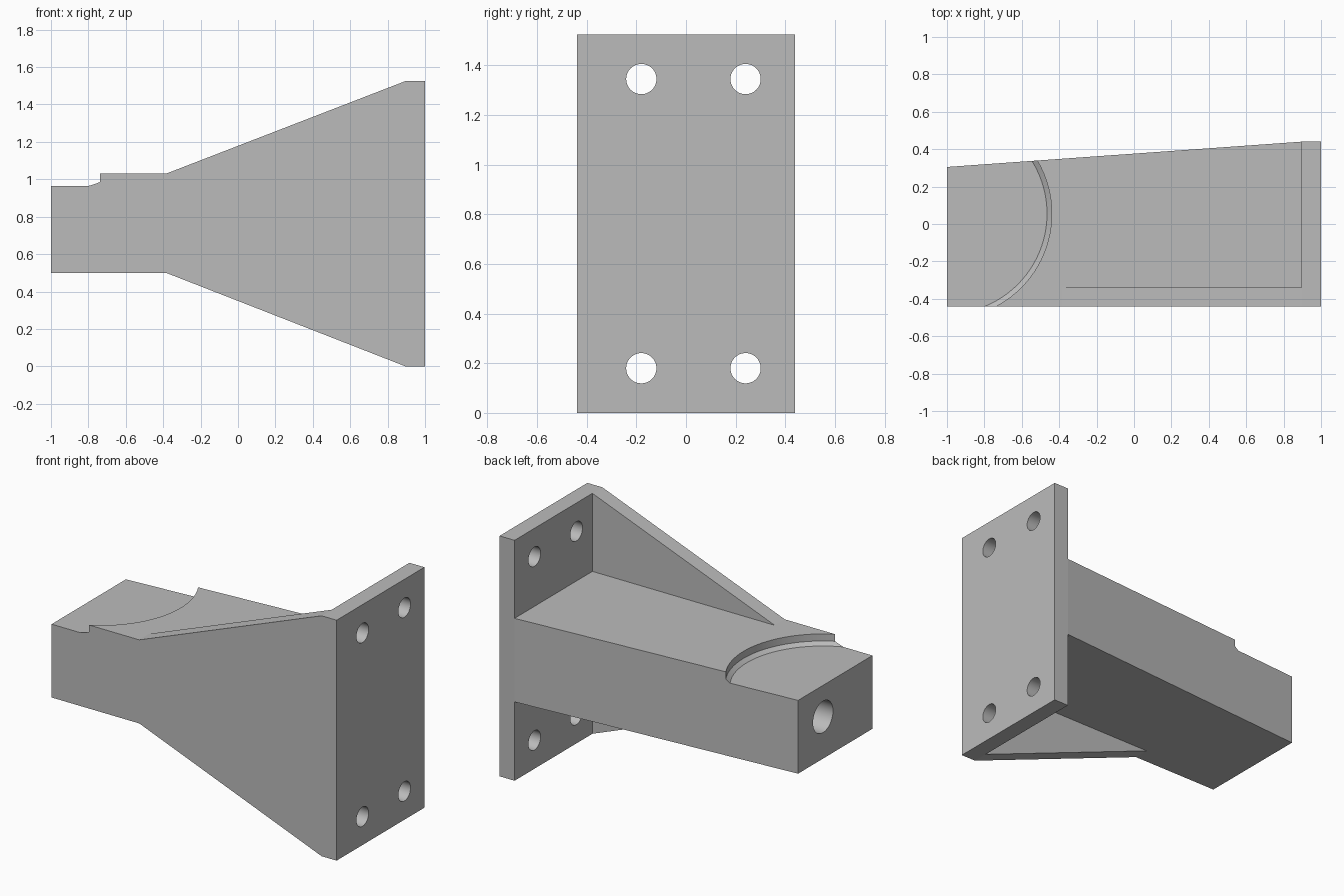
import bpy, bmesh, math
from mathutils import Matrix, Vector

cube = bpy.data.objects.get("Cube")
if cube:
    bpy.data.objects.remove(cube, do_unlink=True)

grey = bpy.data.materials.new("plain grey")
grey.use_nodes = True
COLOUR = (0.5, 0.5, 0.5, 1)
grey.diffuse_color = COLOUR
grey.node_tree.nodes["Principled BSDF"].inputs["Base Color"].default_value = COLOUR

FRONT, BACK = -0.44, 0.44
PLATE_X = 0.895
ARM_LOW, ARM_HIGH, TOP = 0.5, 1.03, 1.525
BORE_Y = 0.055


def finish(name, bm):
    bmesh.ops.recalc_face_normals(bm, faces=bm.faces)
    mesh = bpy.data.meshes.new(name)
    bm.to_mesh(mesh)
    bm.free()
    mesh.materials.append(grey)
    ob = bpy.data.objects.new(name, mesh)
    bpy.context.collection.objects.link(ob)
    return ob


def prism(name, outline, offset):
    """Extrude a closed outline of 3D points by an offset."""
    bm = bmesh.new()
    face = bm.faces.new([bm.verts.new(p) for p in outline])
    new = bmesh.ops.extrude_face_region(bm, geom=[face])["geom"]
    bmesh.ops.translate(bm, vec=Vector(offset),
                        verts=[v for v in new if isinstance(v, bmesh.types.BMVert)])
    return finish(name, bm)


def rod(name, radius, x0, x1, y, z):
    """Cylinder along x."""
    bm = bmesh.new()
    bmesh.ops.create_cone(bm, cap_ends=True, segments=48, radius1=radius, radius2=radius,
                          depth=x1 - x0,
                          matrix=Matrix.Translation(((x0 + x1) / 2, y, z))
                          @ Matrix.Rotation(math.pi / 2, 4, 'Y'))
    return finish(name, bm)


def lathe(name, profile, centre, steps=96):
    """Closed solid turned about a vertical axis, from rings of (radius, z)."""
    bm = bmesh.new()
    rings = [[bm.verts.new((centre[0] + r * math.cos(math.tau * i / steps),
                            centre[1] + r * math.sin(math.tau * i / steps), z))
              for i in range(steps)] for r, z in profile]
    for a, b in zip(rings, rings[1:]):
        for i in range(steps):
            j = (i + 1) % steps
            bm.faces.new((a[i], a[j], b[j], b[i]))
    bm.faces.new(rings[0])
    bm.faces.new(rings[-1])
    return finish(name, bm)


def cut(ob, cutter):
    mod = ob.modifiers.new(cutter.name, 'BOOLEAN')
    mod.operation, mod.solver, mod.object = 'DIFFERENCE', 'EXACT', cutter
    bpy.context.view_layer.objects.active = ob
    bpy.ops.object.modifier_apply(modifier=mod.name)
    bpy.data.objects.remove(cutter, do_unlink=True)


# Mounting plate with four bolt holes
plate = prism("mounting_plate",
              [(PLATE_X, FRONT, 0), (PLATE_X, BACK, 0), (PLATE_X, BACK, TOP), (PLATE_X, FRONT, TOP)],
              (1 - PLATE_X, 0, 0))
for y in (-0.18, 0.24):
    for z in (0.18, 1.345):
        cut(plate, rod("bolt_hole", 0.061, 0.8, 1.1, y, z))

# Tapered arm with a round stepped seat and a bore in its end
arm = prism("arm",
            [(-1, FRONT, ARM_LOW), (PLATE_X, FRONT, ARM_LOW), (PLATE_X, BACK, ARM_LOW), (-1, 0.305, ARM_LOW)],
            (0, 0, ARM_HIGH - ARM_LOW))
cut(arm, lathe("seat_cutter", [(0.535, 0.965), (0.56, 0.985), (0.56, 1.2)], (-1, BORE_Y)))
cut(arm, rod("end_bore", 0.1, -1.1, -0.3, BORE_Y, 0.765))

# Triangular webs above and below the arm, flush with the front
for name, base, tip in (("upper_web", ARM_HIGH, TOP), ("lower_web", ARM_LOW, 0)):
    prism(name, [(-0.385, FRONT, base), (PLATE_X, FRONT, base), (PLATE_X, FRONT, tip)], (0, 0.1, 0))

# Smooth the round walls, keep the edges sharp
for ob in (plate, arm):
    bpy.ops.object.select_all(action='DESELECT')
    ob.select_set(True)
    bpy.context.view_layer.objects.active = ob
    bpy.ops.object.shade_smooth_by_angle(angle=math.radians(25))
